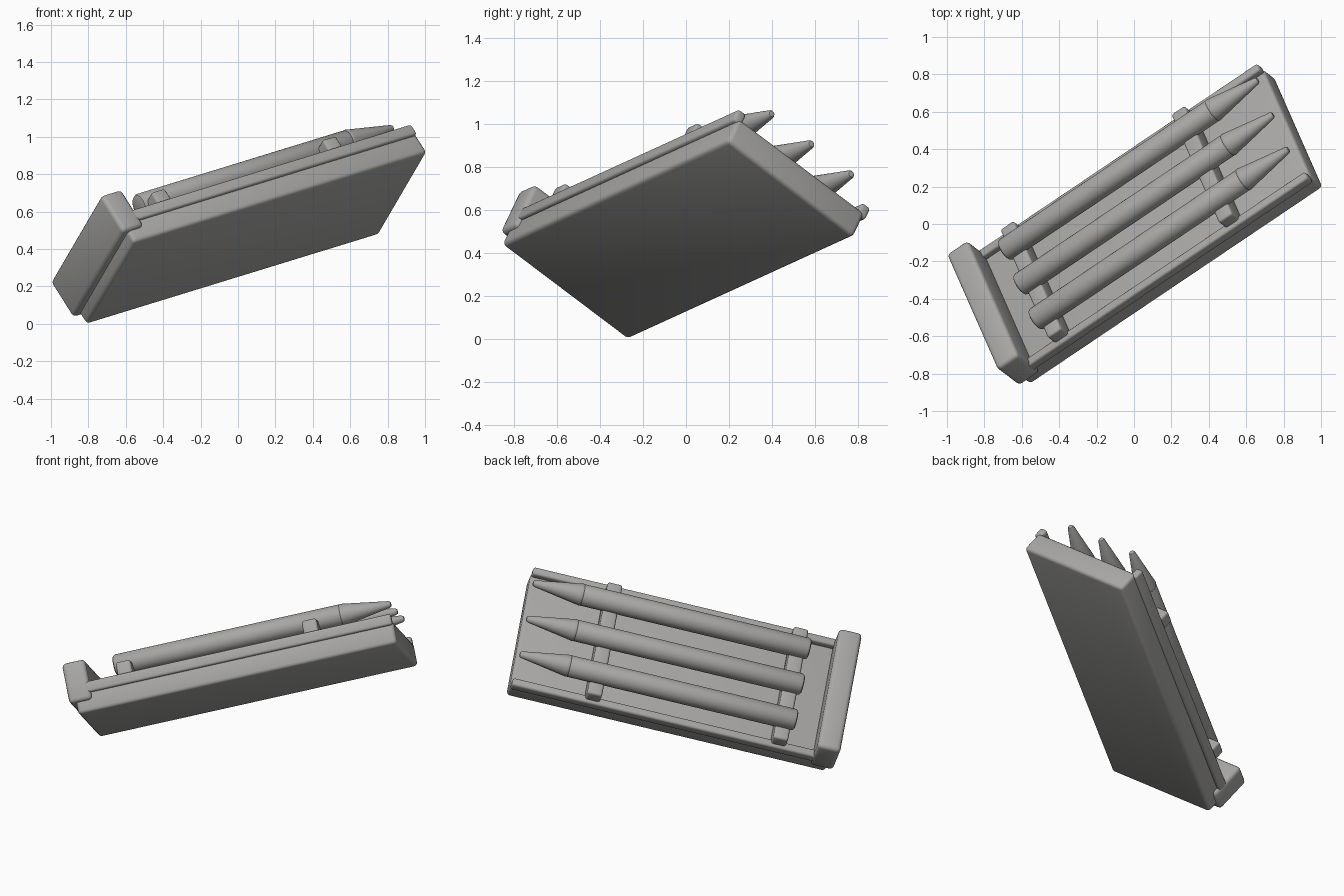
import bpy, bmesh, math
from mathutils import Matrix, Vector

if "Cube" in bpy.data.objects:
    bpy.data.objects.remove(bpy.data.objects["Cube"])

grey = bpy.data.materials.new("warm_grey")
grey.use_nodes = True
COLOUR = (0.39, 0.385, 0.375, 1)
grey.diffuse_color = COLOUR
grey.node_tree.nodes["Principled BSDF"].inputs["Base Color"].default_value = COLOUR

# Tilted frame: u along the tray, v across it, n out of the deck
U = Vector((0.804, 0.541, 0.247)).normalized()
V = Vector((0.336, -0.75, 0.569))
N = V.cross(U).normalized()
V = U.cross(N)
FRAME = Matrix.Translation((-0.81, -0.27, 0)) @ Matrix((U, V, N)).transposed().to_4x4()
LENGTH, WIDTH, DECK = 1.94, 0.775, 0.135


def finish(name, bm):
    bmesh.ops.recalc_face_normals(bm, faces=bm.faces)
    bm.transform(FRAME)
    # the frame is mirrored, so restore outward faces
    bmesh.ops.recalc_face_normals(bm, faces=bm.faces)
    mesh = bpy.data.meshes.new(name)
    bm.to_mesh(mesh)
    bm.free()
    mesh.materials.append(grey)
    ob = bpy.data.objects.new(name, mesh)
    bpy.context.collection.objects.link(ob)
    bpy.ops.object.select_all(action='DESELECT')
    ob.select_set(True)
    bpy.context.view_layer.objects.active = ob
    bpy.ops.object.shade_smooth_by_angle(angle=math.radians(35))
    return ob


def rounded_box(name, low, high, radius):
    low, high = Vector(low), Vector(high)
    bm = bmesh.new()
    bmesh.ops.create_cube(bm, size=1)
    for vert in bm.verts:
        vert.co = [(low[i] + high[i]) / 2 + vert.co[i] * (high[i] - low[i]) for i in range(3)]
    bmesh.ops.bevel(bm, geom=bm.edges[:], offset=radius, segments=3,
                    profile=0.5, affect='EDGES')
    return finish(name, bm)


def lathe(name, profile, v, n):
    # profile of (u, radius) pairs spun about the u direction
    bm = bmesh.new()
    verts = [bm.verts.new((u, v + r, n)) for u, r in profile]
    edges = [bm.edges.new(pair) for pair in zip(verts, verts[1:])]
    bmesh.ops.spin(bm, geom=verts + edges, cent=(0, v, n), axis=(1, 0, 0),
                   angle=math.tau, steps=32)
    bmesh.ops.remove_doubles(bm, verts=bm.verts, dist=0.0005)
    return finish(name, bm)


# Tray body
rounded_box("tray", (-0.005, -0.003, -0.005), (LENGTH + 0.005, WIDTH + 0.003, DECK), 0.022)

# Side rails, one along each long edge
for side, v in (("back", 0.004), ("front", WIDTH - 0.004)):
    rounded_box(side + "_rail", (0.02, v - 0.025, 0.11), (LENGTH, v + 0.025, 0.177), 0.014)

# Raised end block
rounded_box("end_block", (-0.043, -0.023, 0.066), (0.097, WIDTH + 0.023, 0.313), 0.024)

# Cross supports under the rods
for label, u in (("rear", 0.315), ("fore", 1.452)):
    rounded_box(label + "_support", (u - 0.045, 0.0, 0.11), (u + 0.045, WIDTH - 0.005, 0.255), 0.014)

# Three pointed rods, each a shaft with a tapered nose
SHAFT = [(0.245, 0), (0.245, 0.047), (0.25, 0.058), (0.262, 0.065),
         (1.63, 0.065), (1.637, 0.061), (1.637, 0)]
NOSE = [(1.633, 0), (1.633, 0.064), (1.64, 0.067), (1.65, 0.065),
        (1.925, 0.02), (1.935, 0.014), (1.938, 0)]
for i, place in enumerate(("back", "middle", "front")):
    v = WIDTH / 2 + (i - 1) * 0.246
    lathe(place + "_rod_shaft", SHAFT, v, 0.265)
    lathe(place + "_rod_nose", NOSE, v, 0.265)
